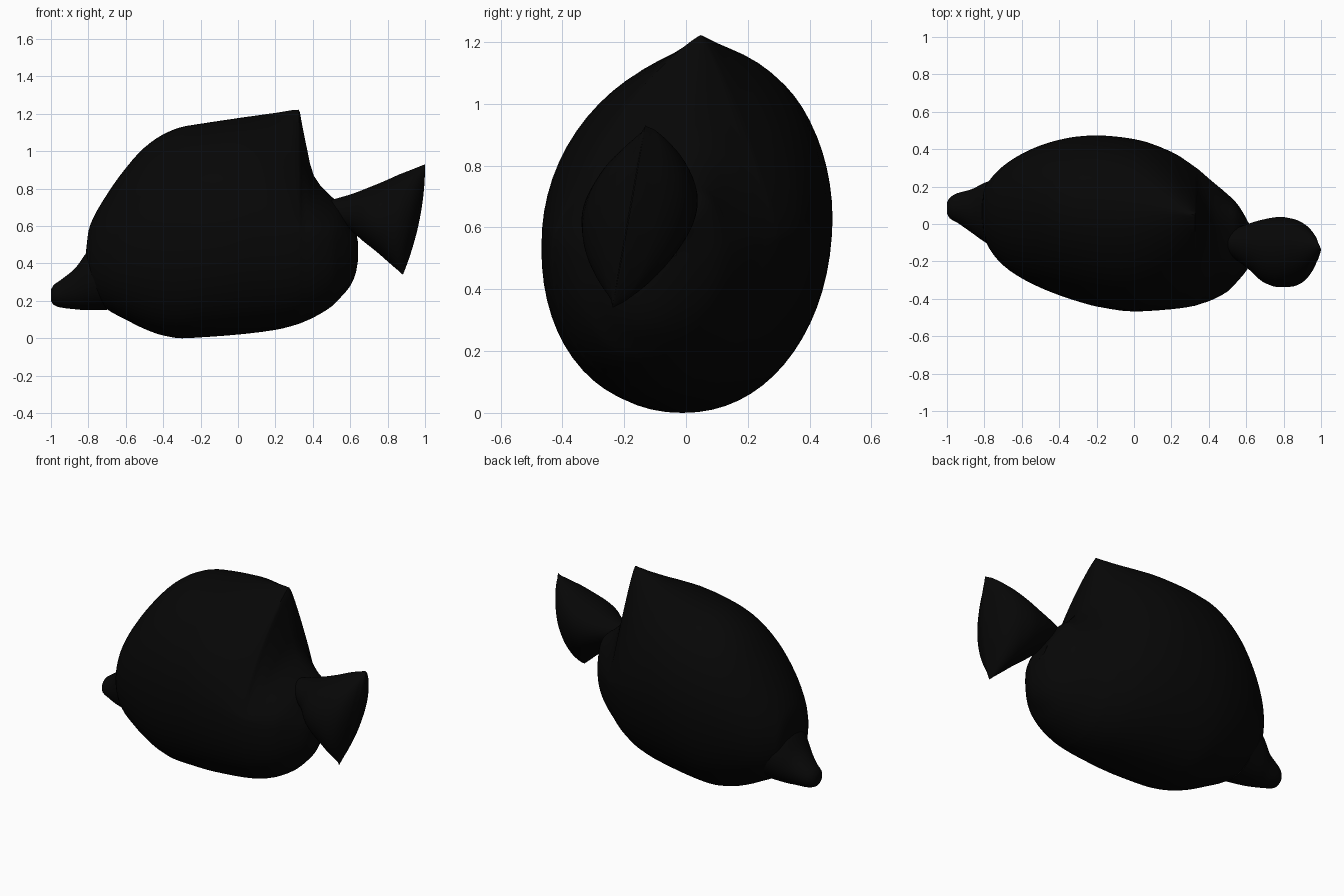
import bpy, bmesh, math

if "Cube" in bpy.data.objects:
    bpy.data.objects.remove(bpy.data.objects["Cube"])

black = bpy.data.materials.new("matte black")
black.diffuse_color = (0.002, 0.002, 0.002, 1)
black.use_nodes = True
black.node_tree.nodes["Principled BSDF"].inputs["Base Color"].default_value = black.diffuse_color

SIDES = 64


def smooth_rows(rows, steps):
    """Insert eased in-between stations (limited tangents, so no overshoot)."""
    def slope(c, i):
        if i == 0 or i == len(rows) - 1:
            return None
        a = (rows[i][c] - rows[i - 1][c]) / (rows[i][0] - rows[i - 1][0])
        b = (rows[i + 1][c] - rows[i][c]) / (rows[i + 1][0] - rows[i][0])
        return 0 if a * b <= 0 else 2 * a * b / (a + b)
    out = []
    for i in range(len(rows) - 1):
        p, q = rows[i], rows[i + 1]
        h = q[0] - p[0]
        for k in range(steps):
            t = k / steps
            row = [p[0] + h * t]
            for c in range(1, len(p)):
                d = (q[c] - p[c]) / h
                m0, m1 = slope(c, i), slope(c, i + 1)
                m0 = d if m0 is None else m0
                m1 = d if m1 is None else m1
                row.append((2*t**3 - 3*t*t + 1) * p[c] + (t**3 - 2*t*t + t) * h * m0
                           + (3*t*t - 2*t**3) * q[c] + (t**3 - t*t) * h * m1)
            out.append(row)
    return out + [list(rows[-1])]


def loft(name, rows, roll=0.0, low_power=2.0, lean=0.0, bulge=0.0, ridge=0.0, centre=None, steps=3):
    """Skin rounded sections given as (x, z_low, z_high, y_low, y_high, top roundness)."""
    rows = smooth_rows(rows, steps)
    bm = bmesh.new()
    rings = []
    for x, z0, z1, y0, y1, power in rows:
        f = (x - rows[0][0]) / (rows[-1][0] - rows[0][0])
        yc, hy = (y0 + y1) / 2, (y1 - y0) / 2
        zc, hz = (z0 + z1) / 2, (z1 - z0) / 2
        if centre:
            zc = centre(x, zc)
        hy = math.sqrt(max(hy * hy - (roll * hz) ** 2, (0.7 * hy) ** 2))
        ring = []
        for i in range(SIDES):
            a = 2 * math.pi * i / SIDES
            c, s = math.cos(a), math.sin(a)
            e = 2 / (power if s > 0 else low_power)
            u = math.copysign(abs(c) ** e, c)
            v = math.copysign(abs(s) ** e, s)
            dz = v * ((z1 - zc) if s > 0 else (zc - z0))
            ring.append(bm.verts.new((x + f * (lean * dz + bulge * (1 - v * v)),
                                      yc + hy * u + roll * dz + ridge * f * max(v, 0) ** 3,
                                      zc + dz)))
        rings.append(ring)
    for a, b in zip(rings, rings[1:]):
        for i in range(SIDES):
            j = (i + 1) % SIDES
            bm.faces.new((a[i], a[j], b[j], b[i]))
    bm.faces.new(rings[0])
    bm.faces.new(rings[-1])
    bmesh.ops.recalc_face_normals(bm, faces=bm.faces)
    mesh = bpy.data.meshes.new(name)
    bm.to_mesh(mesh)
    bm.free()
    mesh.materials.append(black)
    ob = bpy.data.objects.new(name, mesh)
    bpy.context.collection.objects.link(ob)
    bpy.ops.object.select_all(action='DESELECT')
    ob.select_set(True)
    bpy.context.view_layer.objects.active = ob
    bpy.ops.object.shade_smooth_by_angle(angle=math.radians(50))
    return ob


def body_centre(x, mid):
    """Height of the widest line: stays steady where the back drops off."""
    return mid if x < 0 else 0.6 - 0.33 * x * x


# plump body with the raised back that drops off sharply before the tail
loft("body", [
    (-0.812, 0.38, 0.47, 0.02, 0.11, 2),
    (-0.80, 0.30, 0.57, -0.06, 0.19, 2),
    (-0.78, 0.24, 0.63, -0.12, 0.225, 2),
    (-0.70, 0.155, 0.77, -0.22, 0.31, 2),
    (-0.60, 0.10, 0.91, -0.29, 0.375, 2),
    (-0.50, 0.05, 1.02, -0.34, 0.42, 2),
    (-0.40, 0.015, 1.09, -0.38, 0.45, 2),
    (-0.30, 0.0, 1.13, -0.413, 0.468, 2),
    (-0.20, 0.005, 1.147, -0.44, 0.474, 2),
    (0.00, 0.02, 1.177, -0.467, 0.455, 1.9),
    (0.20, 0.045, 1.205, -0.455, 0.388, 1.55),
    (0.325, 0.077, 1.222, -0.437, 0.308, 1.22),
    (0.345, 0.085, 1.13, -0.43, 0.293, 1.2),
    (0.405, 0.112, 0.87, -0.41, 0.24, 1.5),
    (0.50, 0.17, 0.757, -0.36, 0.16, 1.8),
    (0.55, 0.22, 0.715, -0.31, 0.11, 2),
    (0.60, 0.28, 0.63, -0.25, 0.03, 2),
    (0.63, 0.35, 0.57, -0.20, -0.04, 2),
    (0.642, 0.42, 0.51, -0.15, -0.09, 2),
], roll=0.07, low_power=2.15, ridge=0.085, centre=body_centre)

# tapering snout
loft("snout", [
    (-1.00, 0.20, 0.26, 0.055, 0.115, 2),
    (-0.985, 0.178, 0.285, 0.03, 0.14, 2),
    (-0.95, 0.165, 0.31, 0.01, 0.163, 2),
    (-0.87, 0.155, 0.375, -0.045, 0.185, 2),
    (-0.80, 0.15, 0.47, -0.095, 0.22, 2),
    (-0.70, 0.15, 0.55, -0.15, 0.25, 2),
])

# fan tail: flares in height while its thickness rounds off at the rear
loft("tail", [
    (0.50, 0.62, 0.74, -0.16, -0.04, 2),
    (0.60, 0.58, 0.77, -0.235, 0.0, 2),
    (0.68, 0.52, 0.803, -0.31, 0.025, 2),
    (0.76, 0.465, 0.84, -0.338, 0.038, 2),
    (0.83, 0.415, 0.877, -0.335, 0.025, 2),
    (0.88, 0.38, 0.90, -0.315, -0.005, 2),
    (0.92, 0.354, 0.92, -0.27, -0.065, 2),
    (0.935, 0.343, 0.927, -0.23, -0.13, 2),
    (0.941, 0.34, 0.93, -0.187, -0.183, 2),
], roll=0.18, lean=0.2, bulge=0.03)
